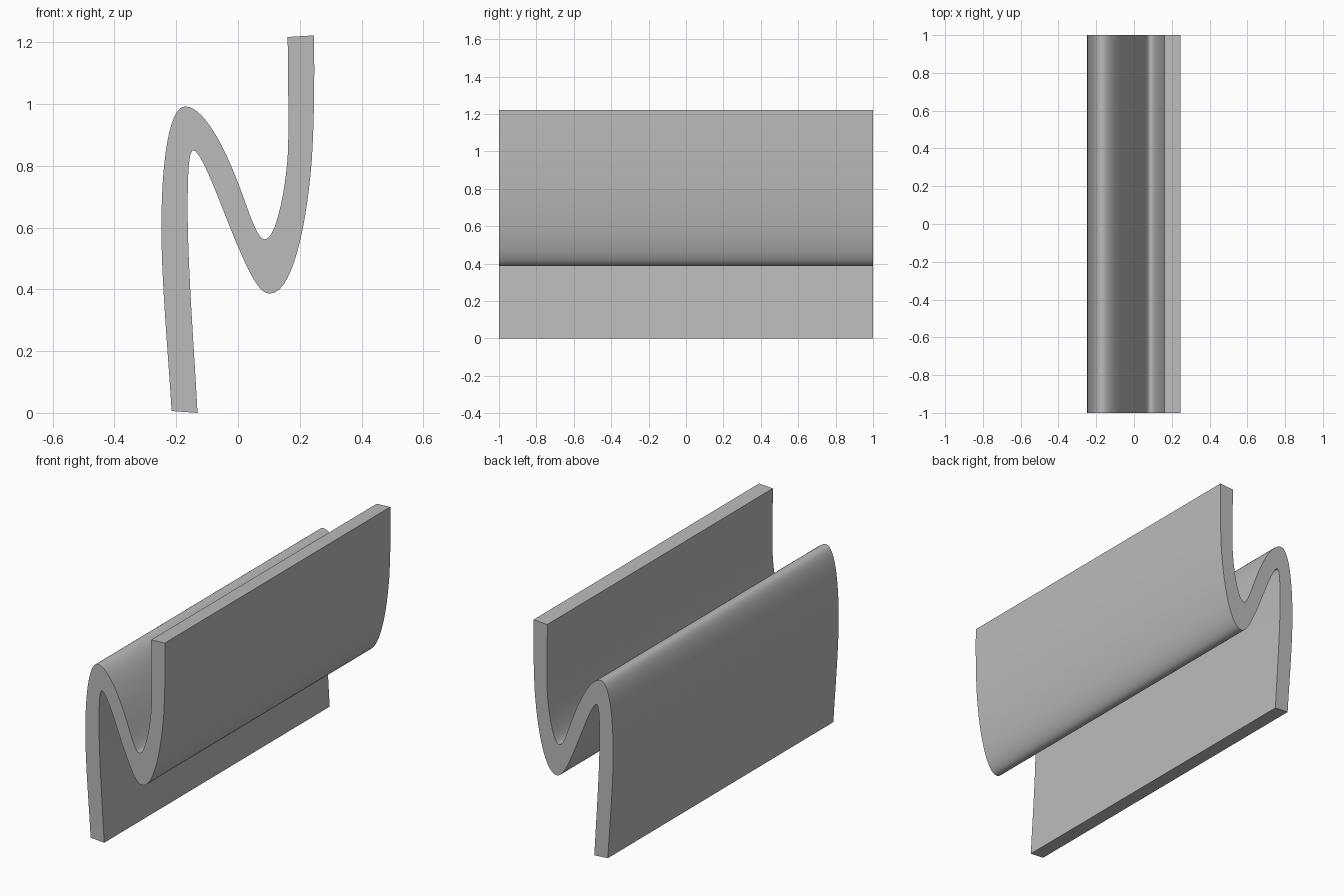
import bpy, bmesh
from mathutils import Vector
from mathutils.geometry import interpolate_bezier

cube = bpy.data.objects.get("Cube")
if cube:
    bpy.data.objects.remove(cube, do_unlink=True)

HALF_LENGTH = 1.0
STEPS = 14

# Bezier chains in (x, z): anchor, handle, handle, anchor, ...
LEFT_EDGE = [
    (-.215, .006), (-.225, .18), (-.248, .42), (-.248, .60),
    (-.248, .82), (-.222, .992), (-.171, .992),
    (-.108, .992), (-.04, .85), (0, .745),
    (.035, .655), (.06, .562), (.087, .562),
    (.125, .562), (.157, .74), (.162, .85),
    (.165, .97), (.161, 1.09), (.161, 1.217)]
RIGHT_EDGE = [
    (-.131, 0), (-.143, .22), (-.163, .48), (-.163, .657),
    (-.163, .77), (-.160, .85), (-.145, .85),
    (-.115, .85), (-.045, .64), (0, .538),
    (.04, .445), (.07, .386), (.103, .386),
    (.175, .386), (.222, .60), (.239, .82),
    (.247, .95), (.248, 1.09), (.246, 1.222)]


def sample(chain):
    """Evaluate a chain of cubic segments into evenly counted points."""
    pts = [Vector((x, -HALF_LENGTH, z)) for x, z in chain]
    out = [pts[0]]
    for i in range(0, len(pts) - 1, 3):
        a, h1, h2, b = pts[i:i + 4]
        out += interpolate_bezier(a, h1, h2, b, STEPS + 1)[1:]
    return out


# Grey material
grey = bpy.data.materials.new("grey")
grey.use_nodes = True
colour = (0.5, 0.5, 0.5, 1)
grey.diffuse_color = colour
grey.node_tree.nodes["Principled BSDF"].inputs["Base Color"].default_value = colour

# S-shaped front section, extruded along the length
bm = bmesh.new()
left = [bm.verts.new(p) for p in sample(LEFT_EDGE)]
right = [bm.verts.new(p) for p in sample(RIGHT_EDGE)]
for i in range(len(left) - 1):
    bm.faces.new((left[i], right[i], right[i + 1], left[i + 1]))
section = bm.faces[:]
result = bmesh.ops.extrude_face_region(bm, geom=section, use_keep_orig=True)
back = [v for v in result["geom"] if isinstance(v, bmesh.types.BMVert)]
bmesh.ops.translate(bm, verts=back, vec=(0, 2 * HALF_LENGTH, 0))
bmesh.ops.recalc_face_normals(bm, faces=bm.faces[:])

mesh = bpy.data.meshes.new("wavy_strip")
bm.to_mesh(mesh)
bm.free()
mesh.materials.append(grey)
strip = bpy.data.objects.new("wavy_strip", mesh)
bpy.context.collection.objects.link(strip)

# Smooth bends with crisp ends
bpy.ops.object.select_all(action="DESELECT")
strip.select_set(True)
bpy.context.view_layer.objects.active = strip
bpy.ops.object.shade_smooth_by_angle(angle=0.6)
